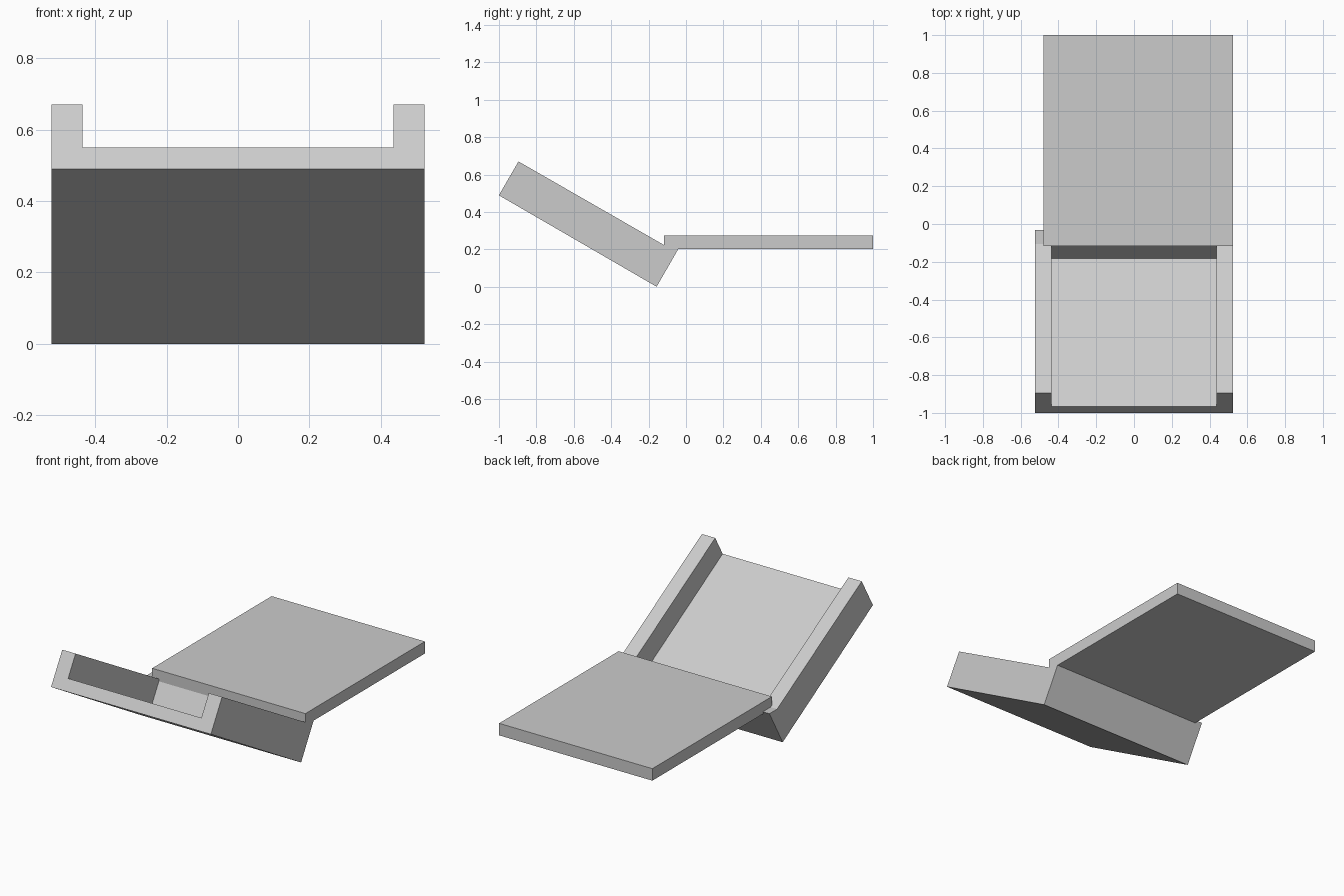
import bpy
import bmesh
from math import radians
from mathutils import Vector, Matrix

old = bpy.data.objects.get("Cube")
if old:
    bpy.data.objects.remove(old, do_unlink=True)

grey = bpy.data.materials.new("light_grey")
grey.use_nodes = True
colour = (0.6, 0.6, 0.6, 1)
grey.diffuse_color = colour
grey.node_tree.nodes["Principled BSDF"].inputs["Base Color"].default_value = colour


def prism(name, profile, x0, x1):
    """Extrude a side profile of (y, z) points from x0 to x1."""
    bm = bmesh.new()
    face = bm.faces.new([bm.verts.new((x0, y, z)) for y, z in profile])
    out = bmesh.ops.extrude_face_region(bm, geom=[face])
    moved = [v for v in out["geom"] if isinstance(v, bmesh.types.BMVert)]
    bmesh.ops.translate(bm, verts=moved, vec=(x1 - x0, 0, 0))
    bmesh.ops.recalc_face_normals(bm, faces=bm.faces)
    mesh = bpy.data.meshes.new(name)
    bm.to_mesh(mesh)
    bm.free()
    mesh.materials.append(grey)
    obj = bpy.data.objects.new(name, mesh)
    bpy.context.collection.objects.link(obj)
    return obj


# Tilted frame of the tray: along runs down the slope, up is square to it
turn = Matrix.Rotation(radians(-30.1), 2)
low_corner = Vector((-0.157, 0.0))


def tilted(along, up):
    return low_corner + turn @ Vector((along, up))


LENGTH, WALL, DEPTH, HALF = 0.975, 0.07, 0.209, 0.523
LEDGE = 0.216

# Tray body, with a level ledge at the low end that carries the board
tray = prism("sloped_tray", [
    tilted(-LENGTH, 0), low_corner, (-0.033, LEDGE), (-0.105, LEDGE),
    tilted(-LENGTH, DEPTH)], -HALF, HALF)

# Trough between the side walls, open at the high end
cutter = prism("trough_cutter", [
    tilted(-LENGTH - 0.1, WALL), tilted(-WALL, WALL),
    tilted(-WALL, 0.4), tilted(-LENGTH - 0.1, 0.4)], -0.436, 0.436)
cutter.hide_render = True
cut = tray.modifiers.new("trough", "BOOLEAN")
cut.operation = "DIFFERENCE"
cut.solver = "EXACT"
cut.object = cutter
bpy.context.view_layer.objects.active = tray
bpy.ops.object.modifier_apply(modifier=cut.name)
bpy.data.objects.remove(cutter, do_unlink=True)

# Level board, set slightly off centre
prism("flat_board", [(-0.117, 0.203), (1, 0.203), (1, 0.274), (-0.117, 0.274)],
      -0.48, HALF)
